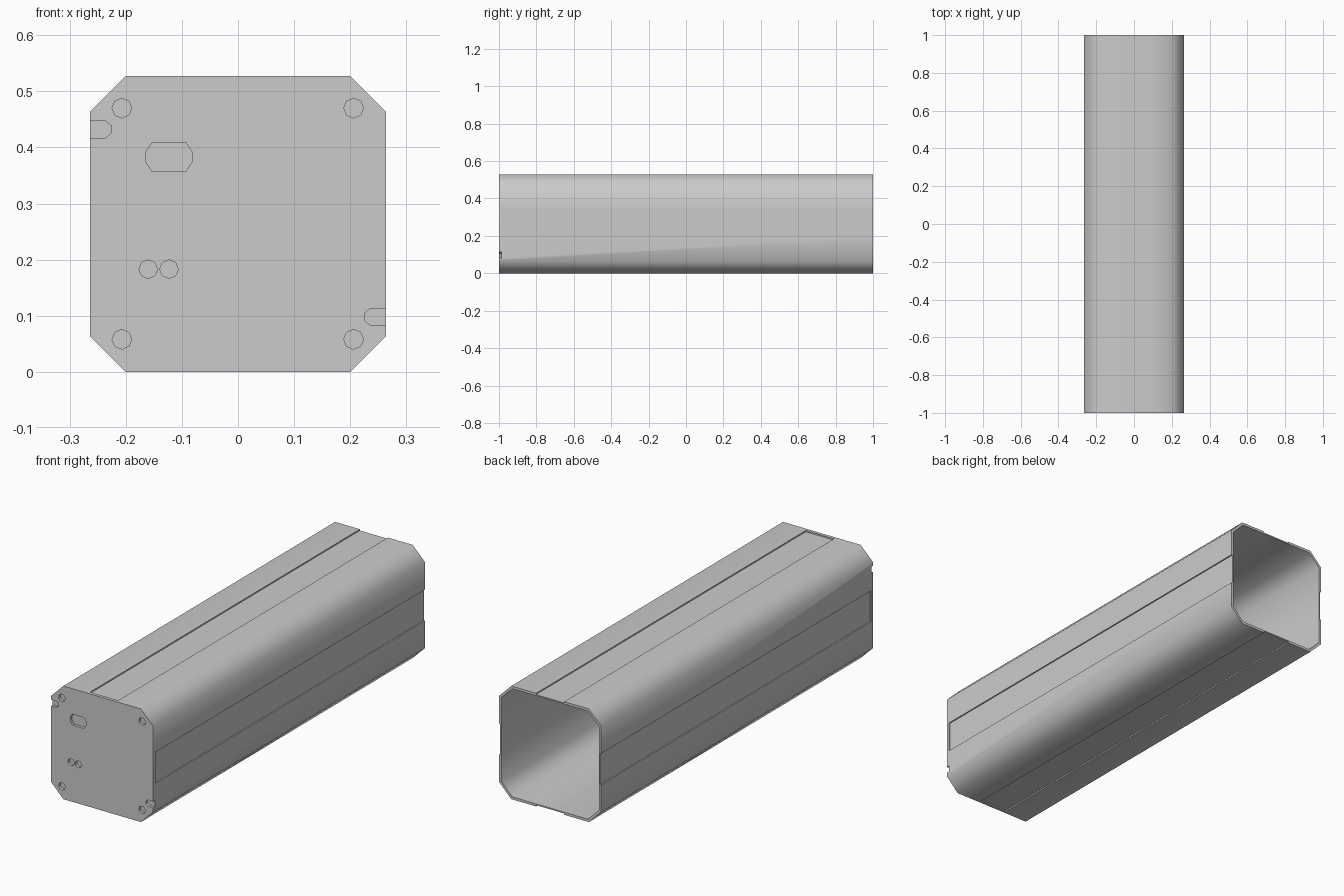
import bpy, bmesh, math

if "Cube" in bpy.data.objects:
    bpy.data.objects.remove(bpy.data.objects["Cube"])

H = 0.2635          # half width of the housing
MID = H             # height of the axis
CH = 0.0635         # corner chamfer


def prism(name, pts, y0, y1):
    """Extrude an (x, z) outline from y0 to y1."""
    bm = bmesh.new()
    face = bm.faces.new([bm.verts.new((x, y0, z)) for x, z in pts])
    ext = bmesh.ops.extrude_face_region(bm, geom=[face])
    for v in ext["geom"]:
        if isinstance(v, bmesh.types.BMVert):
            v.co.y = y1
    bmesh.ops.recalc_face_normals(bm, faces=bm.faces)
    me = bpy.data.meshes.new(name)
    bm.to_mesh(me)
    bm.free()
    ob = bpy.data.objects.new(name, me)
    bpy.context.collection.objects.link(ob)
    return ob


def octagon(h, c):
    half = [(h, c - h), (h, h - c), (h - c, h), (c - h, h)]
    return [(x, z + MID) for x, z in half + [(-x, -z) for x, z in half]]


def circle(cx, cz, r):
    return [(cx + r * math.cos(i * math.pi / 4), cz + r * math.sin(i * math.pi / 4))
            for i in range(8)]


def box(x0, x1, z0, z1):
    return [(x0, z0), (x1, z0), (x1, z1), (x0, z1)]


# Closed-front octagonal housing
housing = prism("housing", octagon(H, CH), -1, 1)
cutters = []

# Hollow interior, open at the back
WALL = 0.012
cutters.append(prism("cavity_cutter", octagon(H - WALL, CH - WALL * 0.586), -0.98, 1.1))

# Shallow lengthwise recess on each of the four sides
W, D = 0.0725, 0.006
for s in (-1, 1):
    a, b = sorted((s * (H - D), s * (H + 0.05)))
    cutters.append(prism("side_recess_cutter", box(a, b, MID - W, MID + W), -0.985, 1.1))
    cutters.append(prism("flat_recess_cutter", box(-W, W, MID + a, MID + b), -0.985, 1.1))

# Blind holes in the front plate: corner screws, a pair of ports, a wide slot
F0, F1 = -1.05, -0.987
for x in (-0.207, 0.206):
    for z in (0.058, 0.47):
        cutters.append(prism("screw_hole_cutter", circle(x, z, 0.0175), F0, F1))
for x in (-0.16, -0.123):
    cutters.append(prism("port_cutter", circle(x, 0.183, 0.0165), F0, F1))
slot = [(0.041, -0.009), (0.041, 0.009), (0.03, 0.0255), (-0.03, 0.0255)]
slot += [(-x, -z) for x, z in slot]
cutters.append(prism("slot_cutter", [(x - 0.123, z + 0.383) for x, z in slot], F0, F1))

# Rounded notches on the front side edges
for s, z in ((-1, 0.432), (1, 0.098)):
    pts = [(0.3, -0.015), (0.3, 0.015), (0.236, 0.015), (0.225, 0.006),
           (0.225, -0.006), (0.236, -0.015)]
    cutters.append(prism("notch_cutter", [(s * x, z + dz) for x, dz in pts], F0, F1))

# Carve everything out of the housing
bpy.context.view_layer.objects.active = housing
housing.select_set(True)
for c in cutters:
    mod = housing.modifiers.new("cut", "BOOLEAN")
    mod.operation = "DIFFERENCE"
    mod.solver = "EXACT"
    mod.object = c
    bpy.ops.object.modifier_apply(modifier=mod.name)
    bpy.data.objects.remove(c)

bpy.ops.object.shade_smooth_by_angle(angle=math.radians(50))
